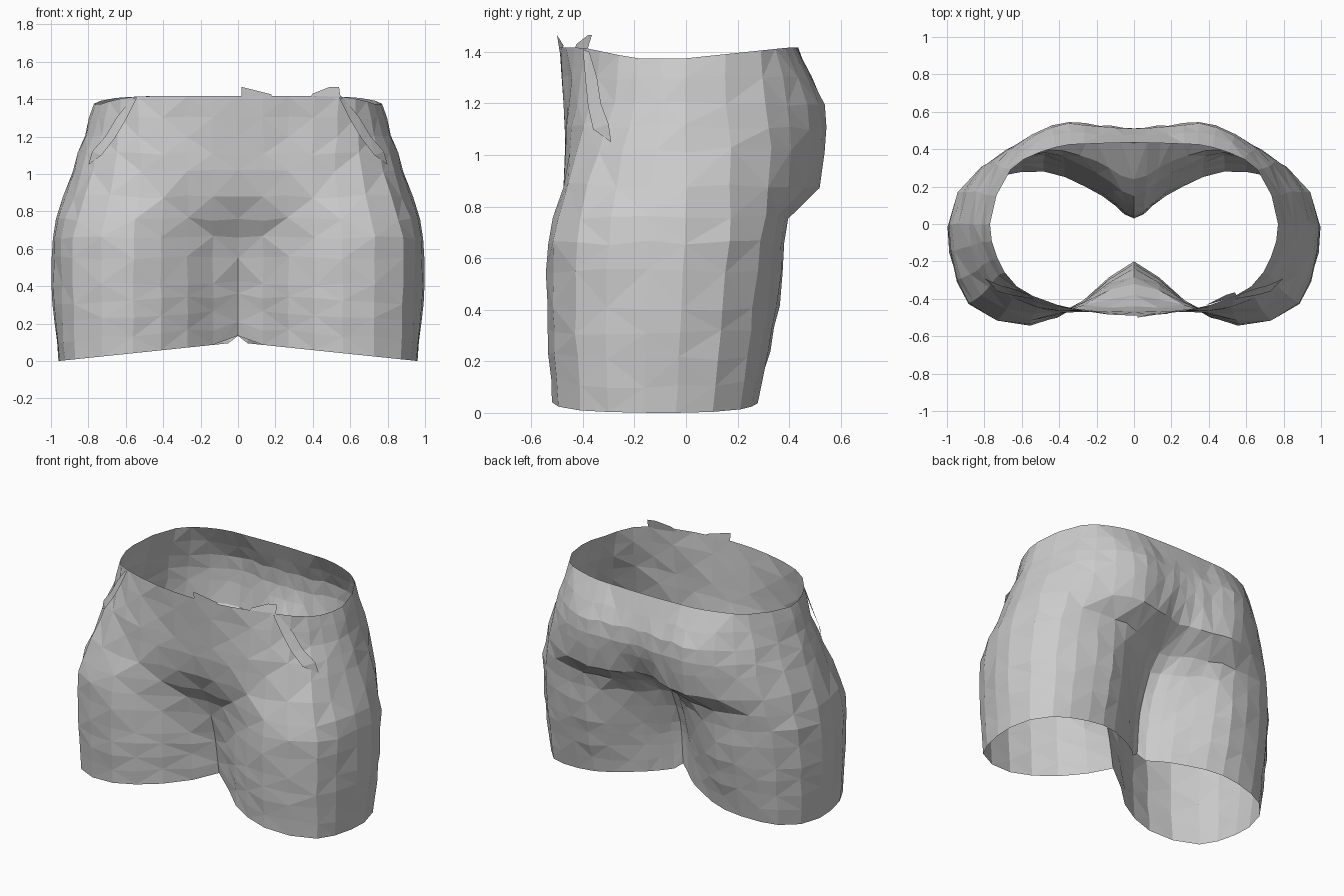
import bpy, random
from mathutils import Vector

if "Cube" in bpy.data.objects:
    bpy.data.objects.remove(bpy.data.objects["Cube"])

random.seed(4)

# Half cross-sections, back centre -> side -> front centre:
# height, back centre y, seven (x, y) pairs, front centre y
ROWS = [
    (0.0, .03, .17, .15, .48, .28, .83, .21, .96, -.04, .87, -.41, .56, -.52, .27, -.41, -.20),
    (0.4, .06, .18, .19, .48, .36, .84, .26, .995, -.02, .88, -.43, .56, -.54, .27, -.42, -.25),
    (0.66, .15, .19, .27, .48, .38, .83, .29, .99, 0, .88, -.42, .56, -.535, .27, -.42, -.32),
    (0.76, .24, .20, .34, .48, .395, .81, .31, .97, 0, .86, -.41, .55, -.515, .27, -.435, -.38),
    (0.88, .43, .22, .495, .44, .50, .79, .32, .935, 0, .82, -.38, .53, -.48, .27, -.46, -.44),
    (1.02, .495, .20, .518, .44, .522, .75, .33, .885, 0, .78, -.34, .52, -.455, .27, -.47, -.465),
    (1.2, .51, .18, .522, .44, .517, .72, .31, .82, 0, .73, -.28, .53, -.425, .27, -.46, -.475),
    (1.4, .435, .20, .43, .42, .41, .66, .29, .77, 0, .69, -.26, .54, -.385, .27, -.465, -.49),
]


def smooth_path(pts, steps, start=None, end=None):
    """Catmull-Rom through pts; start/end are the neighbours past the ends."""
    start = start or 2 * pts[0] - pts[1]
    end = end or 2 * pts[-1] - pts[-2]
    p = [start] + pts + [end]
    out = []
    for i in range(1, len(p) - 2):
        a, b, c, d = p[i - 1:i + 3]
        n = steps[i - 1]
        for k in range(n):
            t = k / n
            out.append(.5 * (2 * b + (c - a) * t + (2 * a - 5 * b + 4 * c - d) * t * t
                             + (3 * b - a - 3 * c + d) * t ** 3))
    return out + [pts[-1]]


def flip(v):
    return Vector((-v.x, v.y, v.z))


def make_object(name, verts, faces):
    mesh = bpy.data.meshes.new(name)
    mesh.from_pydata(verts, [], faces)
    ob = bpy.data.objects.new(name, mesh)
    bpy.context.collection.objects.link(ob)
    return ob


def mirror(ob):
    m = ob.modifiers.new("mirror", 'MIRROR')
    m.use_clip = True
    m.merge_threshold = .0005


# Shorts body: loft the half sections, then mirror
sections = []
for r in ROWS:
    pts = [Vector((0, r[1], r[0]))]
    pts += [Vector((r[k], r[k + 1], r[0])) for k in range(2, 16, 2)]
    pts.append(Vector((0, r[16], r[0])))
    sections.append(smooth_path(pts, [3, 3, 3, 2, 3, 2, 2, 2], flip(pts[1]), flip(pts[-2])))

columns = [smooth_path(list(col), [4, 2, 1, 1, 1, 2, 2]) for col in zip(*sections)]
nc, nr = len(columns), len(columns[0])
verts = []
for i, col in enumerate(columns):
    for j, v in enumerate(col):
        v = v.copy()
        edge = i in (0, nc - 1)
        # hem rises towards the middle
        w = max(0, 1 - v.z / .5)
        v.z += w * (.1 * max(0, 1 - abs(v.x) / .96) + (.035 if edge else 0))
        if j == nr - 1:
            # waist dips at the sides
            rise = v.y / .4 if v.y > 0 else max(0, -v.y - .2) / .2
            v.z = 1.375 + .042 * min(1, rise)
        elif j > 0 and not edge:
            v += Vector((random.uniform(-.005, .005), random.uniform(-.005, .005),
                         random.uniform(-.01, .01)))
        if edge:
            v.x = 0
        v.x = min(v.x, 1.0)
        verts.append(v)
faces = []
for i in range(nc - 1):
    for j in range(nr - 1):
        a, b = i * nr + j, (i + 1) * nr + j
        if (i + j) % 2:
            faces += [(a, a + 1, b + 1), (a, b + 1, b)]
        else:
            faces += [(a, a + 1, b), (a + 1, b + 1, b)]
mirror(make_object("shorts_body", verts, faces))

# Pocket folds: loose cloth edge running diagonally down each hip
fold = [(.54, -.40, 1.41), (.57, -.375, 1.40), (.60, -.39, 1.29), (.65, -.345, 1.30),
        (.66, -.38, 1.19), (.71, -.33, 1.20), (.73, -.36, 1.10), (.78, -.30, 1.12),
        (.80, -.29, 1.05)]
mirror(make_object("pocket_fold", fold, [(0, 2, 1), (1, 2, 3), (2, 4, 3), (3, 4, 5),
                                         (4, 6, 5), (5, 6, 7), (6, 8, 7)]))

# Torn tabs standing above the front waist edge
make_object("centre_waist_tab", [(.02, -.49, 1.40), (.18, -.48, 1.40), (.18, -.475, 1.425),
                                 (.02, -.50, 1.465)], [(0, 1, 2, 3)])
make_object("side_waist_tab", [(.38, -.435, 1.40), (.55, -.385, 1.40), (.54, -.365, 1.465),
                               (.49, -.38, 1.465), (.40, -.425, 1.43)], [(0, 1, 2, 3, 4)])
